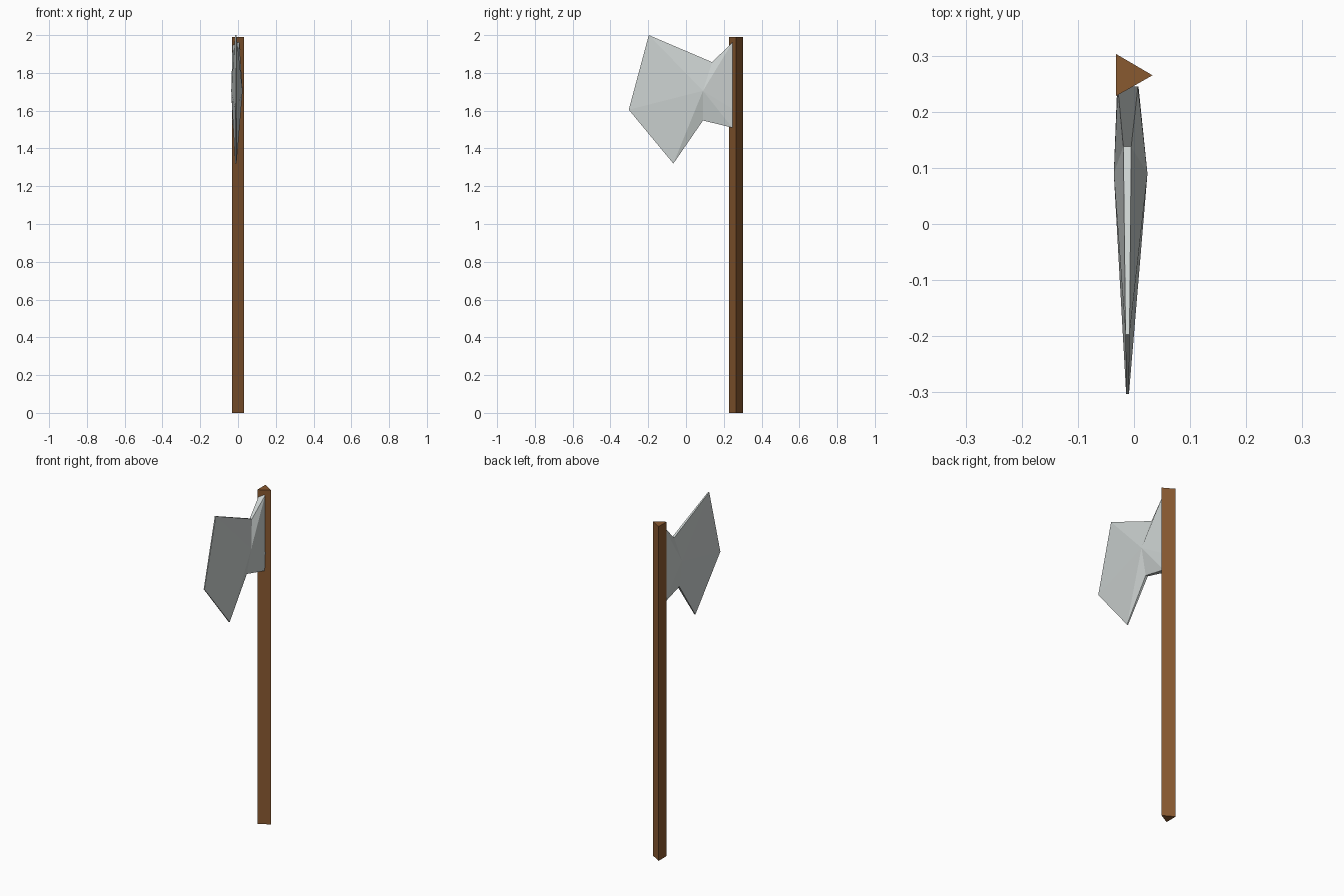
import bpy, bmesh

if "Cube" in bpy.data.objects:
    bpy.data.objects.remove(bpy.data.objects["Cube"])


def material(name, rgb):
    m = bpy.data.materials.new(name)
    m.diffuse_color = (*rgb, 1.0)
    m.use_nodes = True
    m.node_tree.nodes["Principled BSDF"].inputs["Base Color"].default_value = m.diffuse_color
    return m


def finish(bm, name, mat):
    bmesh.ops.recalc_face_normals(bm, faces=bm.faces[:])
    mesh = bpy.data.meshes.new(name)
    bm.to_mesh(mesh)
    bm.free()
    mesh.materials.append(mat)
    ob = bpy.data.objects.new(name, mesh)
    bpy.context.collection.objects.link(ob)
    return ob


wood = material("brown wood", (0.25, 0.10, 0.03))
steel = material("pale steel", (0.60, 0.64, 0.63))

# Handle: three-sided pole
bm = bmesh.new()
base = bm.faces.new([bm.verts.new((x, y, 0)) for x, y in
                     [(-0.032, 0.303), (-0.032, 0.228), (0.033, 0.265)]])
ext = bmesh.ops.extrude_face_region(bm, geom=[base])
for v in ext["geom"]:
    if isinstance(v, bmesh.types.BMVert):
        v.co.z = 1.99
finish(bm, "handle", wood)

# Axe head: outline (y, z, left x, right x), fanned to a raised point per side
outline = [
    (-0.197, 2.000, -0.015, -0.008),
    (0.138, 1.857, -0.019, -0.005),
    (0.245, 1.960, -0.029, 0.007),
    (0.245, 1.610, -0.030, 0.008),
    (0.245, 1.510, -0.027, 0.004),
    (0.090, 1.548, -0.019, -0.005),
    (-0.067, 1.320, -0.015, -0.008),
    (-0.303, 1.605, -0.014, -0.009),
]
bm = bmesh.new()
left = [bm.verts.new((l, y, z)) for y, z, l, r in outline]
right = [bm.verts.new((r, y, z)) for y, z, l, r in outline]
peaks = [bm.verts.new((x, 0.09, 1.705)) for x in (-0.036, 0.024)]
n = len(outline)
for i in range(n):
    j = (i + 1) % n
    for ring, peak in zip((left, right), peaks):
        bm.faces.new((ring[i], ring[j], peak))
    bm.faces.new((left[i], left[j], right[j], right[i]))
finish(bm, "axe_head", steel)
